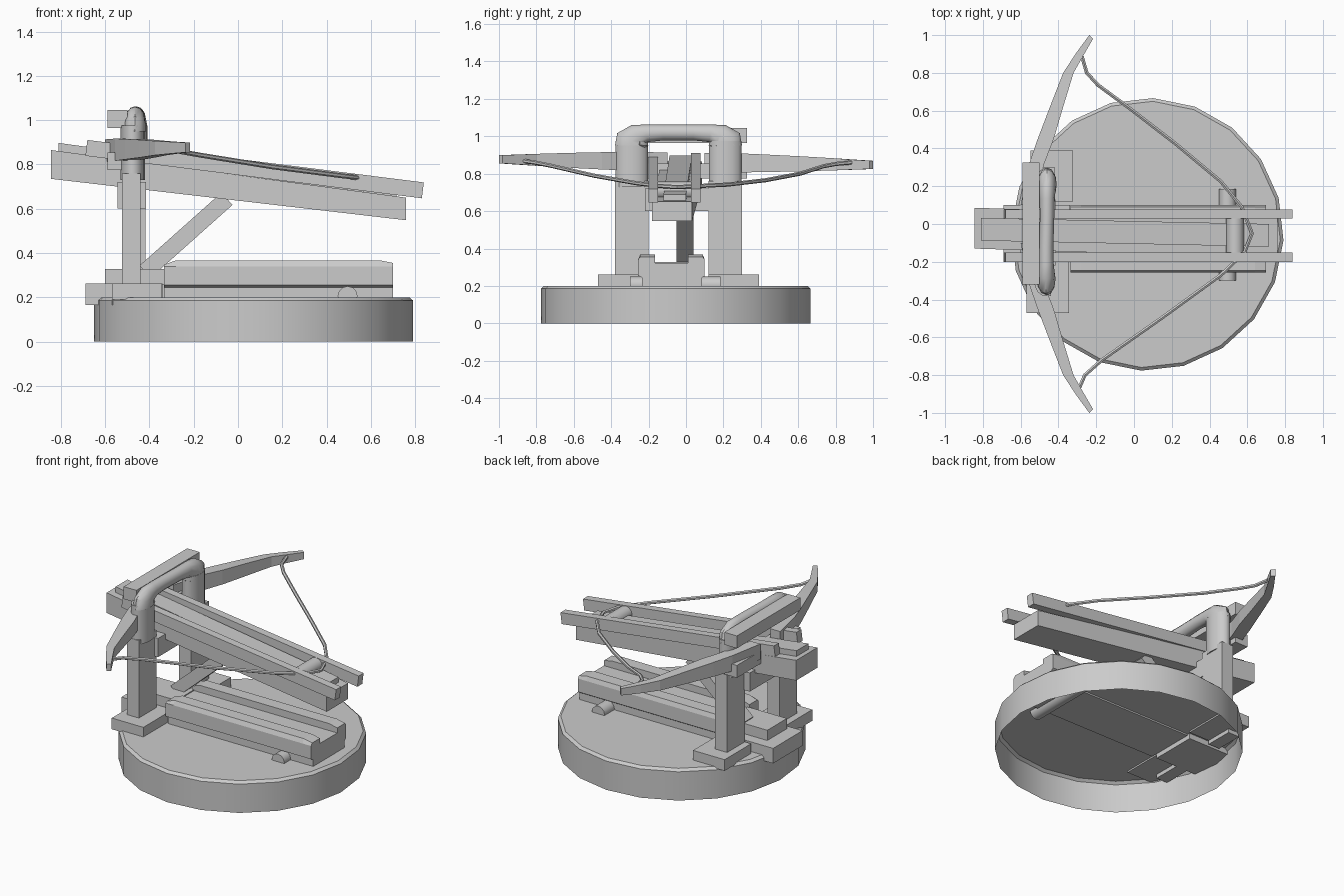
import bpy, bmesh
from math import cos, sin, tau, radians, atan2
from mathutils import Vector, Matrix

if "Cube" in bpy.data.objects:
    bpy.data.objects.remove(bpy.data.objects["Cube"])


def finish(name, bm, smooth=False):
    bmesh.ops.recalc_face_normals(bm, faces=bm.faces)
    me = bpy.data.meshes.new(name)
    bm.to_mesh(me)
    bm.free()
    ob = bpy.data.objects.new(name, me)
    bpy.context.collection.objects.link(ob)
    if smooth:
        bpy.ops.object.select_all(action='DESELECT')
        ob.select_set(True)
        bpy.context.view_layer.objects.active = ob
        bpy.ops.object.shade_smooth_by_angle(angle=radians(40))
    return ob


def loft(name, rings, cap_start=True, cap_end=True, smooth=False):
    bm = bmesh.new()
    vs = [[bm.verts.new(p) for p in r] for r in rings]
    n = len(rings[0])
    for a, b in zip(vs, vs[1:]):
        for i in range(n):
            j = (i + 1) % n
            bm.faces.new((a[i], a[j], b[j], b[i]))
    if cap_start:
        bm.faces.new(vs[0])
    if cap_end:
        bm.faces.new(vs[-1])
    return finish(name, bm, smooth)


def box(name, x, y, z):
    return loft(name, [[(x[0], y[0], k), (x[1], y[0], k), (x[1], y[1], k), (x[0], y[1], k)] for k in z])


def beam(name, a, b, width, height):
    """Box along the line a-b."""
    a, b = Vector(a), Vector(b)
    d = (b - a).normalized()
    s = d.cross(Vector((0, 0, 1))).normalized() * width / 2
    u = s.cross(d).normalized() * height / 2
    return loft(name, [[p - s - u, p + s - u, p + s + u, p - s + u] for p in (a, b)])


def sheared_beam(name, x, yc, half, top, bottom):
    """Tilted beam with upright ends."""
    return loft(name, [[(x[i], yc[i] - half, bottom[i]), (x[i], yc[i] + half, bottom[i]),
                        (x[i], yc[i] + half, top[i]), (x[i], yc[i] - half, top[i])] for i in (0, 1)])


def tube(name, pts, r1, r2, n=8):
    """Sweep along a path; r1 is the half width across, r2 the other way, per point."""
    pts = [Vector(p) for p in pts]
    rings = []
    for i, p in enumerate(pts):
        t = (pts[min(i + 1, len(pts) - 1)] - pts[max(i - 1, 0)]).normalized()
        ref = Vector((1, 0, 0)) if abs(t.x) < .5 and r1[i] != r2[i] else Vector((0, 0, 1))
        a = (ref - t * ref.dot(t)).normalized()
        b = t.cross(a)
        rings.append([p + a * r1[i] * cos(tau * k / n) + b * r2[i] * sin(tau * k / n) for k in range(n)])
    return loft(name, rings, smooth=True)


def cylinder_y(name, x, z, r, y, n=12):
    return loft(name, [[(x + r * cos(tau * k / n), q, z + r * sin(tau * k / n)) for k in range(n)]
                       for q in y], smooth=True)


# Round base, hollow underneath
loft("round_base", [[(.07 + r * cos(tau * k / 20 + radians(87.5)),
                      -.055 + r * sin(tau * k / 20 + radians(87.5)), z) for k in range(20)]
                    for r, z in ((.722, 0), (.722, .185), (.705, .2))], cap_start=False, smooth=True)

# Feet, posts and rounded post caps
CY = -.04
for side, s, dx in (("front", -1, 0), ("back", 1, .022)):
    y0 = CY + s * .25
    box(side + "_foot", (-.57 + dx, -.345 + dx), (y0 - .09 - .09 * (s < 0), y0 + .09 + .09 * (s > 0)), (.19, .262))
    box(side + "_foot_peg", (-.57 + dx, -.49 + dx), (y0 - .09, y0 + .09), (.165, .25))
    box(side + "_post", (-.525 + dx, -.44 + dx), (y0 - .09, y0 + .09), (.25, .76))
    loft(side + "_post_cap", [[(-.475 + dx / 2 + .055 * f * cos(tau * k / 14), y0 + .09 * f * sin(tau * k / 14), z)
                               for k in range(14)] for z, f in ((.73, 1), (.975, 1))], smooth=True)

# Arched handle joining the caps
half = [(.25, .95), (.25, .975), (.222, 1.002), (.17, 1.016), (.08, 1.02)]
path = [(-.465, CY - y, z) for y, z in half] + [(-.46, CY + y, z) for y, z in reversed(half)]
w = [.05, .05, .045, .04, .038]
h = [.09, .088, .065, .047, .042]
tube("arched_handle", path, w + w[::-1], h + h[::-1], 12)

# Cross bars behind the posts
box("upper_cross_bar", (-.59, -.50), (-.32, .325), (.965, 1.045))
box("lower_cross_bar", (-.59, -.50), (-.32, .325), (.775, .855))
box("support_beam", (-.545, -.415), (-.22, .13), (.60, .72))

# Central sill and step at the rear of the base
box("rear_sill", (-.69, -.34), (-.20, .10), (.165, .262))
box("rear_step", (-.60, -.32), (-.17, .03), (.255, .328))

# Lower trough: stepped profile, sloped at both ends
prof = [(-.235, .19), (-.235, .245), (-.257, .255), (-.257, .34), (-.245, .367), (-.165, .367), (-.165, .322),
        (.01, .322), (.01, .367), (.09, .367), (.10, .34), (.10, .255), (.085, .245), (.085, .19)]
loft("lower_trough", [[(x, y, min(z, zmax)) for y, z in prof]
                      for x, zmax in ((-.335, .347), (-.28, 1), (.64, 1), (.70, .355))])
cylinder_y("base_axle", .495, .205, .045, (-.30, .185))

# Diagonal brace
beam("diagonal_brace", (-.42, -.005, .315), (-.05, -.005, .645), .09, .075)

# Main stock, its slide, and the side rails
sheared_beam("stock", (-.845, .76), (-.022, -.075), .108, (.865, .65), (.735, .548))
sheared_beam("slide", (-.81, .715), (-.028, -.06), .06, (.897, .69), (.82, .62))
for name, y in (("front_rail", -.176), ("back_rail", .053)):
    beam(name, (-.685, y, .875), (.835, y, .683), .05, .072)

# Bow arms: y, outer x, inner x, half height
arm = [(.10, -.60, -.53, .05), (.32, -.555, -.475, .05), (.45, -.51, -.425, .046), (.62, -.445, -.375, .04),
       (.80, -.375, -.32, .032), (.90, -.31, -.275, .027), (1.0, -.237, -.217, .022)]
for side, s in (("front", -1), ("back", 1)):
    rings = []
    for y, xo, xi, hz in arm:
        zc = .862 - .015 * y * s
        yi = y - .02 if y > .85 else y
        rings.append([(xo, s * y, zc - hz), (xi, s * yi, zc - hz), (xi, s * yi, zc + hz), (xo, s * y, zc + hz)])
    loft(side + "_bow_arm", rings)

# Bow string and the nut that holds it
cord = [(-.275, .885, .86), (-.25, .80, .852), (-.19, .735, .84), (-.02, .61, .80), (.22, .425, .765),
        (.46, .225, .742), (.57, .09, .735), (.625, -.05, .728), (.585, -.15, .735), (.46, -.27, .75),
        (.15, -.495, .79), (-.17, -.72, .842), (-.26, -.80, .858), (-.295, -.88, .87)]
tube("bow_string", cord, [.011] * len(cord), [.011] * len(cord), 6)
cylinder_y("string_nut", .535, .71, .047, (-.15, .03))
